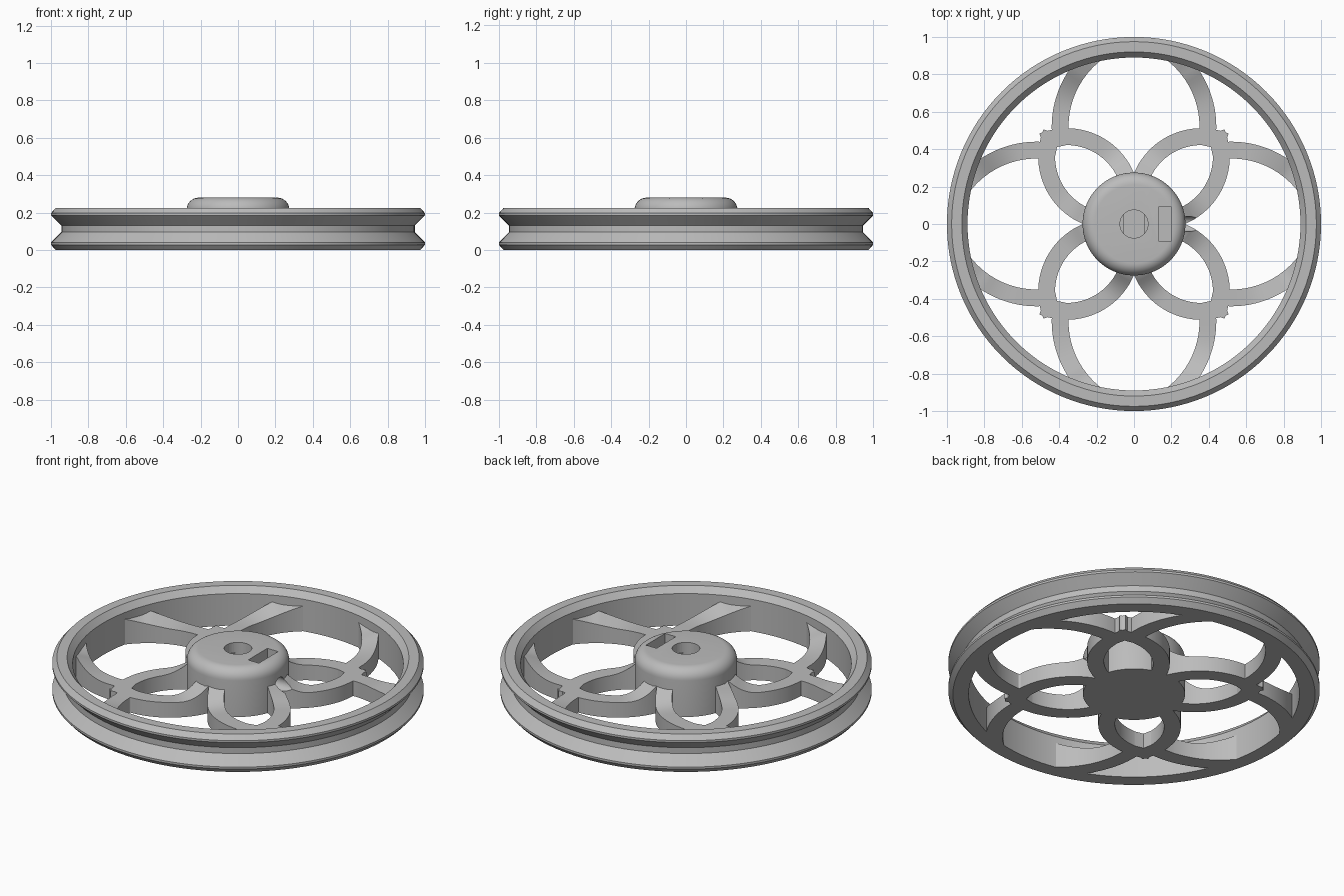
import bpy, bmesh
from math import sin, cos, pi, radians, hypot

cube = bpy.data.objects.get("Cube")
if cube:
    bpy.data.objects.remove(cube)

grey = bpy.data.materials.new("light_grey")
grey.use_nodes = True
grey.diffuse_color = (0.5, 0.5, 0.5, 1)
grey.node_tree.nodes["Principled BSDF"].inputs["Base Color"].default_value = (0.5, 0.5, 0.5, 1)


def finish(name, bm, helper=False):
    bmesh.ops.recalc_face_normals(bm, faces=bm.faces)
    mesh = bpy.data.meshes.new(name)
    bm.to_mesh(mesh)
    bm.free()
    obj = bpy.data.objects.new(name, mesh)
    bpy.context.collection.objects.link(obj)
    mesh.materials.append(grey)
    if helper:
        obj.hide_render = True
        obj.hide_set(True)
        obj.display_type = 'WIRE'
    return obj


def lathe(name, profile, closed, steps=128):
    """Spin an (r, z) profile around z; open profiles are capped."""
    bm = bmesh.new()
    rings = [[bm.verts.new((r * cos(2 * pi * i / steps), r * sin(2 * pi * i / steps), z))
              for i in range(steps)] for r, z in profile]
    pairs = list(zip(rings, rings[1:]))
    if closed:
        pairs.append((rings[-1], rings[0]))
    else:
        bm.faces.new(rings[0])
        bm.faces.new(rings[-1])
    for a, b in pairs:
        for i in range(steps):
            j = (i + 1) % steps
            bm.faces.new((a[i], a[j], b[j], b[i]))
    return finish(name, bm)


def prism(name, outline, z0, z1):
    bm = bmesh.new()
    low = [bm.verts.new((x, y, z0)) for x, y in outline]
    face = bm.faces.new(low)
    new = bmesh.ops.extrude_face_region(bm, geom=[face])["geom"]
    for v in new:
        if isinstance(v, bmesh.types.BMVert):
            v.co.z = z1
    return finish(name, bm, True)


def cut(obj, cutter):
    mod = obj.modifiers.new("cut", 'BOOLEAN')
    mod.operation = 'DIFFERENCE'
    mod.solver = 'EXACT'
    mod.use_self = True
    mod.object = cutter


def smooth(obj):
    bpy.ops.object.select_all(action='DESELECT')
    obj.select_set(True)
    bpy.context.view_layer.objects.active = obj
    bpy.ops.object.shade_smooth_by_angle(angle=radians(25))


# Grooved rim
rim = lathe("rim", [(0.89, 0), (0.975, 0), (1, 0.028), (1, 0.04), (0.945, 0.095),
                    (0.945, 0.13), (1, 0.185), (1, 0.197), (0.975, 0.225),
                    (0.92, 0.225), (0.89, 0.19)], True)

# Hub with rounded top edge
fillet = [(0.21 + 0.065 * cos(a), 0.215 + 0.065 * sin(a))
          for a in (pi / 2 * i / 8 for i in range(9))]
hub = lathe("hub", [(0.275, 0)] + fillet, False)


# Curved spokes that flare upward at hub and rim
def top_height(r):
    near_hub = min(max((0.42 - r) / 0.15, 0), 1)
    near_rim = min(max((r - 0.72) / 0.17, 0), 1)
    return 0.09 + 0.075 * near_hub ** 2 + 0.06 * near_rim ** 2


def arc_band(bm, cx, cy, radius, start, end, swap, steps=28, half=0.045):
    rows = []
    for i in range(steps + 1):
        a = radians(start + (end - start) * i / steps)
        row = []
        for r in (radius - half, radius + half):
            x, y = cx + r * cos(a), cy + r * sin(a)
            fit = min(1, 0.92 / hypot(x, y))
            x, y = x * fit, y * fit
            if swap:
                x, y = -y, -x
            row += [bm.verts.new((x, y, 0)), bm.verts.new((x, y, top_height(hypot(x, y))))]
        rows.append([row[0], row[1], row[3], row[2]])
    for a, b in zip(rows, rows[1:]):
        for k in range(4):
            m = (k + 1) % 4
            bm.faces.new((a[k], a[m], b[m], b[k]))
    bm.faces.new(rows[0])
    bm.faces.new(rows[-1])


bm = bmesh.new()
for swap in (False, True):
    arc_band(bm, -0.36, 0.122, 0.345, 22, 112, swap)
    arc_band(bm, -0.52, -0.10, 0.495, 78, 146, swap)
spokes = finish("spokes", bm)
mirror = spokes.modifiers.new("mirror", 'MIRROR')
mirror.use_axis = (True, True, False)
mirror.use_mirror_merge = False

# Shaft bore: round mouth over a double-flat socket
circle = [(0.075 * cos(2 * pi * i / 48), 0.075 * sin(2 * pi * i / 48)) for i in range(48)]
flat = [(max(-0.055, min(0.055, x)), y) for x, y in circle]
cut(hub, prism("bore_mouth_cutter", circle, 0.22, 0.4))
cut(hub, prism("shaft_socket_cutter", flat, 0.04, 0.3))

# Nut slot
slot = [(0.13, -0.09), (0.2, -0.09), (0.2, 0.09), (0.13, 0.09)]
cut(hub, prism("nut_slot_cutter", slot, 0.06, 0.4))

# Radial set screw hole
screw = prism("screw_hole_cutter", [(x * 0.55, y * 0.55) for x, y in circle], 0.03, 0.42)
screw.rotation_euler = (0, pi / 2, 0)
screw.location = (0, 0, 0.14)
cut(hub, screw)
cut(spokes, screw)

for part in (rim, hub, spokes):
    smooth(part)
